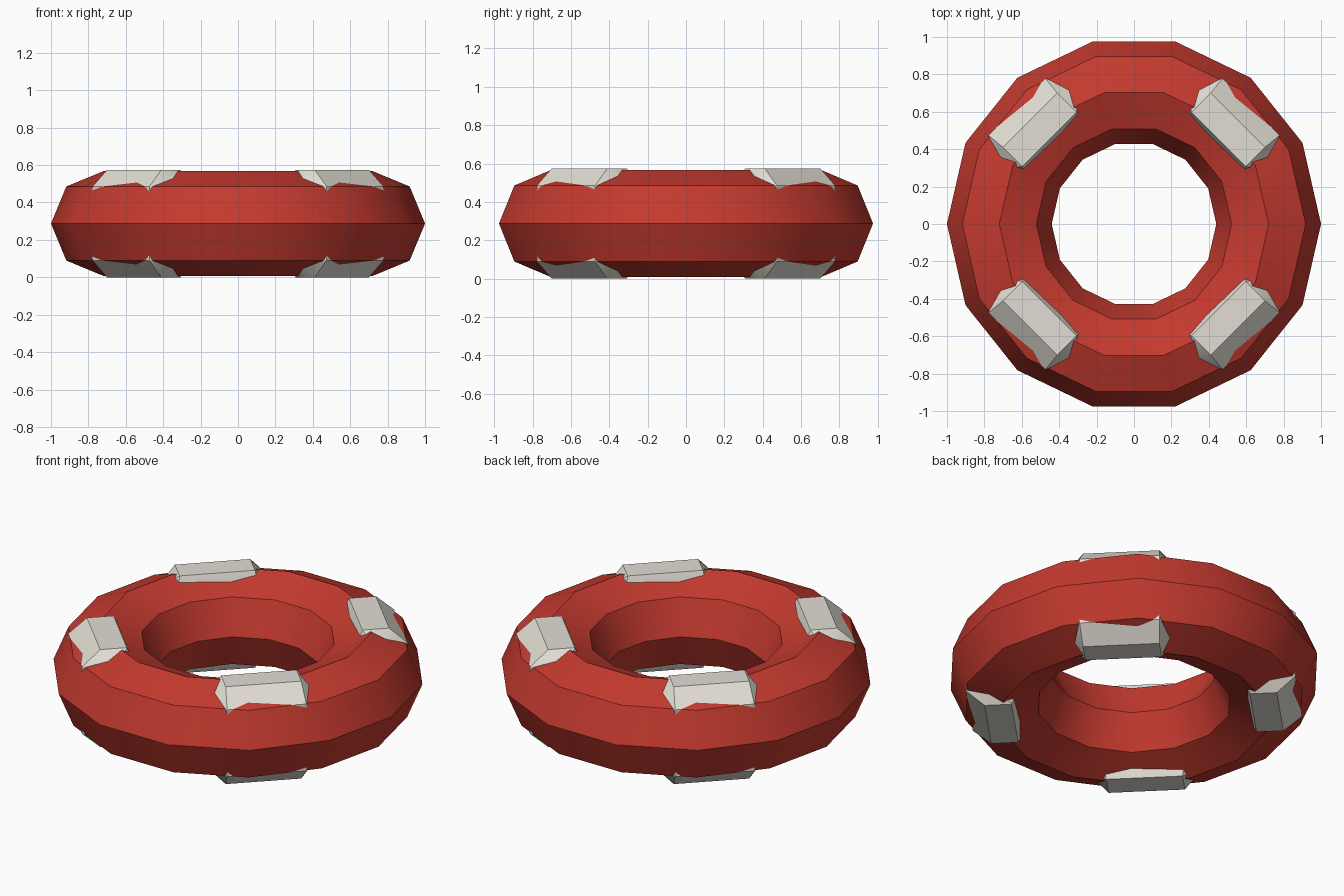
import bpy, bmesh, math
from mathutils import Vector

if "Cube" in bpy.data.objects:
    bpy.data.objects.remove(bpy.data.objects["Cube"])

MID_Z = 0.2875


def material(name, rgb):
    m = bpy.data.materials.new(name)
    m.diffuse_color = (*rgb, 1.0)
    m.use_nodes = True
    m.node_tree.nodes["Principled BSDF"].inputs["Base Color"].default_value = m.diffuse_color
    return m


RED = material("red", (0.55, 0.042, 0.028))
WHITE = material("warm white", (0.76, 0.73, 0.66))


def finish(obj, mat):
    obj.data.materials.append(mat)
    bpy.ops.object.select_all(action="DESELECT")
    obj.select_set(True)
    bpy.context.view_layer.objects.active = obj
    bpy.ops.object.shade_smooth_by_angle(angle=math.radians(32))


# Float ring: 14 segments around, octagonal tube
bpy.ops.mesh.primitive_torus_add(major_segments=14, minor_segments=8,
                                 major_radius=0.72, minor_radius=0.28,
                                 location=(0, 0, MID_Z))
ring = bpy.context.object
ring.name = "float_ring"
finish(ring, RED)

# Half outline of a band: (radius, tangential half width, height above middle)
BAND = [(0.64, 0.205, 0.2875), (0.785, 0.205, 0.2875),
        (0.60, 0.22, 0.1975), (0.72, 0.31, 0.1975), (0.885, 0.215, 0.1975)]


# Bands: solid blocks through the ring that show above and below it
def band(name, angle):
    out = Vector((math.cos(angle), math.sin(angle), 0))
    side = Vector((-out.y, out.x, 0))
    bm = bmesh.new()
    for r, t, h in BAND:
        for s in (-1, 1):
            for v in (-1, 1):
                bm.verts.new(out * r + side * (t * s) + Vector((0, 0, MID_Z + v * h)))
    bmesh.ops.convex_hull(bm, input=bm.verts[:])
    bmesh.ops.dissolve_limit(bm, angle_limit=0.01, verts=bm.verts[:], edges=bm.edges[:])
    bmesh.ops.recalc_face_normals(bm, faces=bm.faces[:])
    mesh = bpy.data.meshes.new(name)
    bm.to_mesh(mesh)
    bm.free()
    obj = bpy.data.objects.new(name, mesh)
    bpy.context.collection.objects.link(obj)
    finish(obj, WHITE)


for i, name in enumerate(("back_right", "back_left", "front_left", "front_right")):
    band("band_" + name, math.radians(45 + 90 * i))
